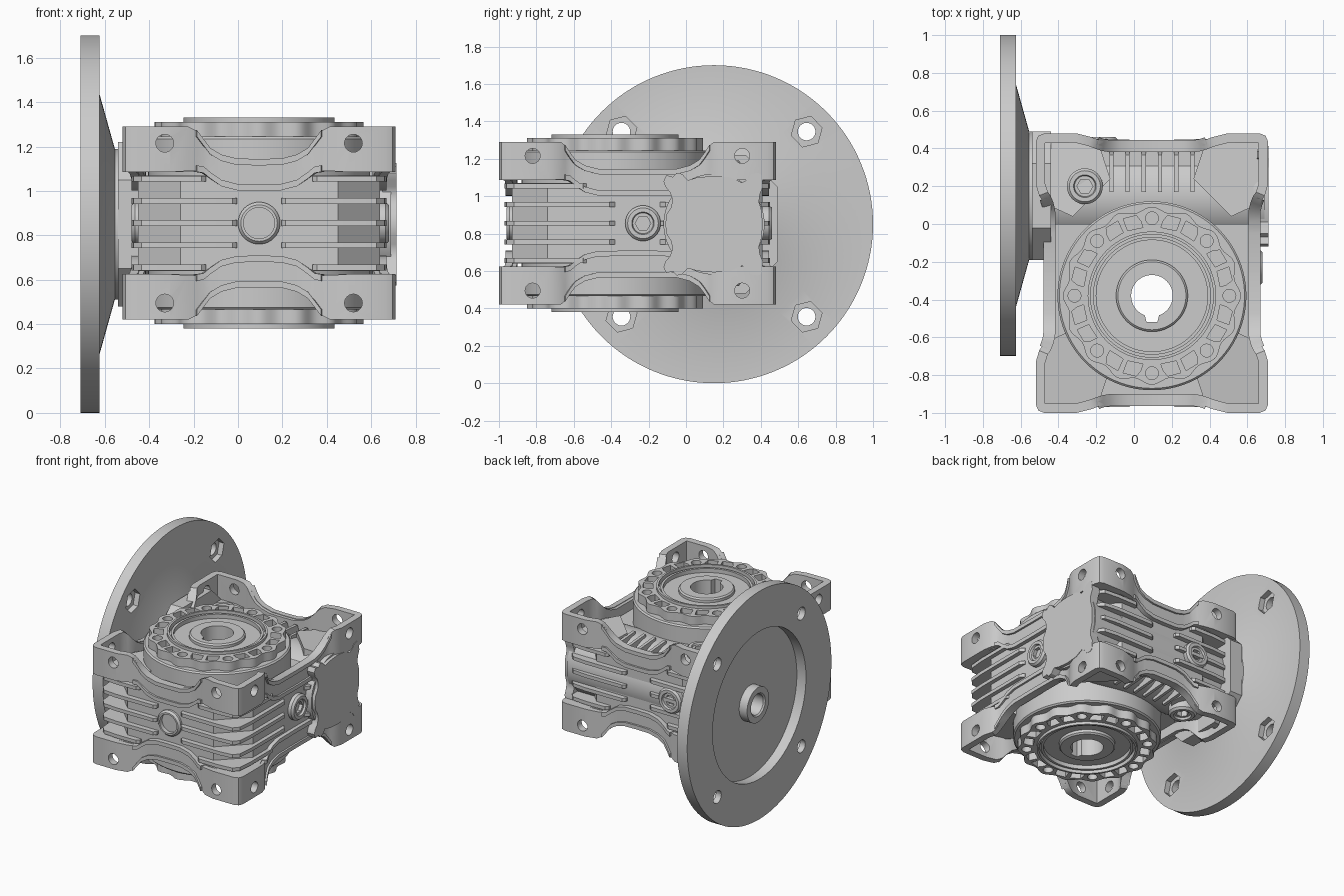
import bpy, bmesh
from math import sin, cos, pi, radians, hypot
from mathutils import Vector

if "Cube" in bpy.data.objects:
    bpy.data.objects.remove(bpy.data.objects["Cube"])

C = (0.095, -0.26, 0.855)      # centre of the housing
GEAR = (0.095, -0.38, 0.855)   # output axis (vertical)
WORM = (0, 0.15, 0.85)         # input axis (along x)
AX = {'x': lambda u, v, w: (w, u, v), 'y': lambda u, v, w: (u, w, v), 'z': lambda u, v, w: (u, v, w)}


def finish(name, bm, loc):
    bmesh.ops.remove_doubles(bm, verts=bm.verts, dist=1e-5)
    bmesh.ops.recalc_face_normals(bm, faces=bm.faces)
    me = bpy.data.meshes.new(name)
    bm.to_mesh(me)
    bm.free()
    ob = bpy.data.objects.new(name, me)
    ob.location = loc
    bpy.context.collection.objects.link(ob)
    return ob


def prism(name, outlines, a, b, axis='z', loc=(0, 0, 0)):
    bm = bmesh.new()
    for pts in outlines:
        lo = [bm.verts.new(AX[axis](u, v, a)) for u, v in pts]
        hi = [bm.verts.new(AX[axis](u, v, b)) for u, v in pts]
        n = len(pts)
        bm.faces.new(lo)
        bm.faces.new(hi)
        for i in range(n):
            bm.faces.new((lo[i], lo[(i + 1) % n], hi[(i + 1) % n], hi[i]))
    return finish(name, bm, loc)


def lathe(name, prof, axis='z', loc=(0, 0, 0), n=72):
    bm = bmesh.new()
    rings = [[bm.verts.new(AX[axis](r * cos(2 * pi * i / n), r * sin(2 * pi * i / n), h))
              for i in range(n)] for r, h in prof]
    for p, q in zip(rings, rings[1:]):
        for i in range(n):
            j = (i + 1) % n
            bm.faces.new((p[i], p[j], q[j], q[i]))
    return finish(name, bm, loc)


def circle(r, u=0, v=0, n=24, turn=0):
    return [(u + r * cos(2 * pi * i / n + turn), v + r * sin(2 * pi * i / n + turn)) for i in range(n)]


def cut(ob, *cutters):
    for c in cutters:
        m = ob.modifiers.new("cut", 'BOOLEAN')
        m.object, m.operation, m.solver = c, 'DIFFERENCE', 'EXACT'
        bpy.context.view_layer.objects.active = ob
        bpy.ops.object.modifier_apply(modifier=m.name)
        bpy.data.objects.remove(c)


def mirror(ob, axes):
    m = ob.modifiers.new("mirror", 'MIRROR')
    m.use_axis = ['x' in axes, 'y' in axes, 'z' in axes]
    return ob


# Core casting with chamfered corners
def octagon(x, y, c):
    return [(x, y - c), (x - c, y), (c - x, y), (-x, y - c), (-x, c - y), (c - x, -y), (x - c, -y), (x, c - y)]


def bore():
    pts = [(x, -0.14 if abs(x) < 0.033 and y < 0 else y) for x, y in circle(0.11, n=72)]
    return prism("bore_cutter", [pts], -0.6, 0.6, 'z', GEAR)


core = prism("core_casting", [octagon(0.545, 0.67, 0.19)], -0.215, 0.215, 'z', C)
cut(core, bore())

# Cooling fins wrapping each corner
for k, z in enumerate((-0.2, -0.1, 0, 0.1, 0.2)):
    e = -0.24 if abs(z) > 0.15 else -0.1
    pts = [(e, -0.69), (e - 0.02, -0.708), (-0.42, -0.71), (-0.53, -0.70), (-0.565, -0.66), (-0.575, -0.55),
           (-0.575, e - 0.05), (-0.55, e - 0.02), (-0.5, e - 0.02), (-0.4, -0.5), (e, -0.6)]
    mirror(prism(f"cooling_fin_{k}", [pts], z - 0.013, z + 0.013, 'z', C), 'xy')

# Perimeter wall: high corner feet joined by dipping rails (x, y, top, bottom)
path = [(0, -.69, .285, .15), (-.10, -.69, .287, .152), (-.17, -.69, .305, .17), (-.22, -.69, .335, .205),
        (-.25, -.695, .375, .23), (-.28, -.705, .415, .235), (-.32, -.72, .435, .235), (-.40, -.74, .435, .23),
        (-.57, -.74, .435, .23), (-.602, -.727, .435, .23), (-.615, -.695, .435, .23), (-.615, -.47, .435, .23),
        (-.597, -.41, .435, .235), (-.58, -.385, .415, .235), (-.57, -.36, .375, .23), (-.562, -.33, .335, .205),
        (-.56, -.28, .305, .17), (-.56, -.21, .287, .152), (-.56, 0, .285, .15)]


def sweep(name, pts, t, zs):
    bm = bmesh.new()
    secs = []
    for i, (x, y, top, bot) in enumerate(pts):
        a, b = pts[max(i - 1, 0)], pts[min(i + 1, len(pts) - 1)]
        dx, dy = b[0] - a[0], b[1] - a[1]
        d = hypot(dx, dy)
        u, v = x + dy / d * t, y - dx / d * t
        lo, hi = zs(top, bot)
        secs.append([bm.verts.new(p) for p in ((x, y, lo), (x, y, hi), (u, v, hi), (u, v, lo))])
    for p, q in zip(secs, secs[1:]):
        for i in range(4):
            bm.faces.new((p[i], p[(i + 1) % 4], q[(i + 1) % 4], q[i]))
    bm.faces.new(secs[0])
    bm.faces.new(secs[-1])
    return finish(name, bm, C)


wall = sweep("corner_feet_and_rails", path, 0.05, lambda t, b: (b, t))
cut(wall, prism("hole_a", [circle(0.04, -0.425, 0.36)], -0.8, -0.6, 'y', C),
    prism("hole_b", [circle(0.04, -0.56, 0.36)], -0.7, -0.5, 'x', C))
mirror(wall, 'xyz')

# Raised lips along the top and bottom of each rail
for name, ends in (("front_rail", path[:6]), ("side_rail", path[-6:])):
    out = [(x, y - 0.014, t, b) if name[0] == 'f' else (x - 0.014, y, t, b) for x, y, t, b in ends]
    mirror(sweep(name + "_upper_lip", out, 0.04, lambda t, b: (t - 0.025, t + 0.004)), 'xyz')
    mirror(sweep(name + "_lower_lip", out, 0.04, lambda t, b: (b - 0.004, b + 0.025)), 'xyz')

# Floors of the foot pockets
floor = [(-.59, -.72), (-.28, -.68), (-.22, -.5), (-.42, -.3), (-.55, -.36), (-.59, -.46)]
foot = prism("foot_floor", [floor], 0.23, 0.255, 'z', C)
for v in foot.data.vertices:   # tilt the floor up towards the gear case
    if v.co.z > 0.25 and v.index in range(len(foot.data.vertices)) and abs(v.co.y) < 0.52 and v.co.x > -0.5:
        v.co.z += 0.04
mirror(foot, 'xyz')

# Output hub with bore and keyway
half = [(0, 0.46), (0.18, 0.46), (0.19, 0.45), (0.19, 0.43), (0.295, 0.43), (0.295, 0.46), (0.312, 0.46),
        (0.312, 0.44), (0.325, 0.44), (0.325, 0.475), (0.34, 0.475), (0.34, 0.39), (0.49, 0.39), (0.5, 0.38)]
hub = lathe("output_hub", half + [(r, -z) for r, z in reversed(half)], 'z', GEAR, 96)
cut(hub, bore())

# Scalloped output covers with bolt holes and pockets
lobes = [((0.458 + 0.013 * cos(16 * a)) * cos(a), (0.458 + 0.013 * cos(16 * a)) * sin(a))
         for a in (2 * pi * i / 160 for i in range(160))]
cells = [circle(0.335, n=96)]
for i in range(8):
    a = i * pi / 4
    cells.append(circle(0.034, 0.41 * cos(a), 0.41 * sin(a)))
    for s in (-1, 1):
        cells.append([(r * cos(a + s * radians(t)), r * sin(a + s * radians(t)))
                      for r, t in ((0.365, 7.5), (0.368, 20.5), (0.435, 20.5), (0.433, 11), (0.40, 8.5))])
cover = prism("output_cover", [lobes], 0.385, 0.455, 'z', GEAR)
cut(cover, prism("cells", cells, 0.4, 0.5, 'z', GEAR),
    prism("cover_centre", [circle(0.335, n=96)], 0.3, 0.5, 'z', GEAR))
mirror(cover, 'z')

# Worm housing tube and cooling ribs
lathe("worm_housing", [(0, -0.5), (0.27, -0.5), (0.27, 0.69), (0, 0.69)], 'x', WORM)
for i in range(6):
    x = -0.12 + 0.086 * i
    rib = [(0.02, 0.2), (0.23, 0.1), (0.235, 0.22), (0.215, 0.275), (0.02, 0.29)]
    mirror(prism(f"worm_rib_{i}", [rib], x - 0.011, x + 0.011, 'x', WORM), 'z')

# Scalloped end cover on the right
edge = [(-.26, 0), (-.255, .05), (-.23, .09), (-.222, .13), (-.235, .17), (-.26, .20), (-.27, .23), (-.255, .262),
        (-.22, .252), (-.20, .275), (-.17, .268), (-.14, .235), (-.09, .25), (0, .258), (.09, .25), (.15, .222),
        (.18, .24), (.20, .268), (.235, .275), (.255, .262), (.262, .20), (.245, .16), (.24, .12), (.255, .07), (.26, 0)]
prism("end_cover", [edge + [(u, -v) for u, v in edge[-2:0:-1]]], 0.65, 0.713, 'x', WORM)

# Motor flange with recess, hollow input shaft and conical back
flange = lathe("motor_flange", [(0, -.5), (.075, -.5), (.075, -.69), (.085, -.70), (.13, -.70), (.13, -.635),
               (.55, -.635), (.55, -.71), (.85, -.71), (.85, -.625), (.59, -.625), (.34, -.555),
               (.34, -.47), (0, -.47)], 'x', WORM, 128)
spots = [(a, b) for a in (-0.495, 0.495) for b in (-0.495, 0.495)]
cut(flange, prism("bolt_holes", [circle(0.047, *p) for p in spots], -0.8, -0.5, 'x', WORM),
    prism("nut_pockets", [circle(0.085, *p, n=6, turn=0.25) for p in spots], -0.665, -0.5, 'x', WORM))
prism("input_collar", [octagon(0.34, 0.37, 0.17)], -0.54, -0.44, 'x', WORM)


# Oil plugs with hexagon sockets
def plug(name, pos, direction, height=0.1, hexed=True):
    h = height
    prof = [(0, 0), (0.095, 0), (0.095, h - 0.015), (0.082, h)]
    prof += [(0.06, h), (0.055, h - 0.015), (0, h - 0.015)] if hexed else [(0.07, h), (0.07, h - 0.03), (0, h - 0.03)]
    ob = lathe(name, prof, 'z', pos, 40)
    if hexed:
        cut(ob, prism("hex_socket", [circle(0.042, n=6)], h - 0.06, h + 0.1, 'z', pos))
    ob.rotation_euler = Vector(direction).to_track_quat('Z', 'Y').to_euler()


plug("front_plug", (0.095, -0.88, 0.855), (0, -1, 0), 0.08, False)
plug("right_plug", (0.58, -0.23, 0.855), (1, 0, 0))
plug("left_plug", (-0.38, -0.23, 0.855), (-1, 0, 0))
plug("back_plug", (-0.18, 0.36, 0.855), (0, 1, 0), 0.1)
plug("top_plug", (-0.26, 0.20, 1.05), (0, 0, 1), 0.14)
plug("bottom_plug", (-0.26, 0.20, 0.66), (0, 0, -1), 0.14)

# Smooth the round surfaces, keep hard edges
for ob in bpy.context.scene.objects:
    ob.select_set(True)
    bpy.context.view_layer.objects.active = ob
bpy.ops.object.shade_smooth_by_angle(angle=radians(30))
